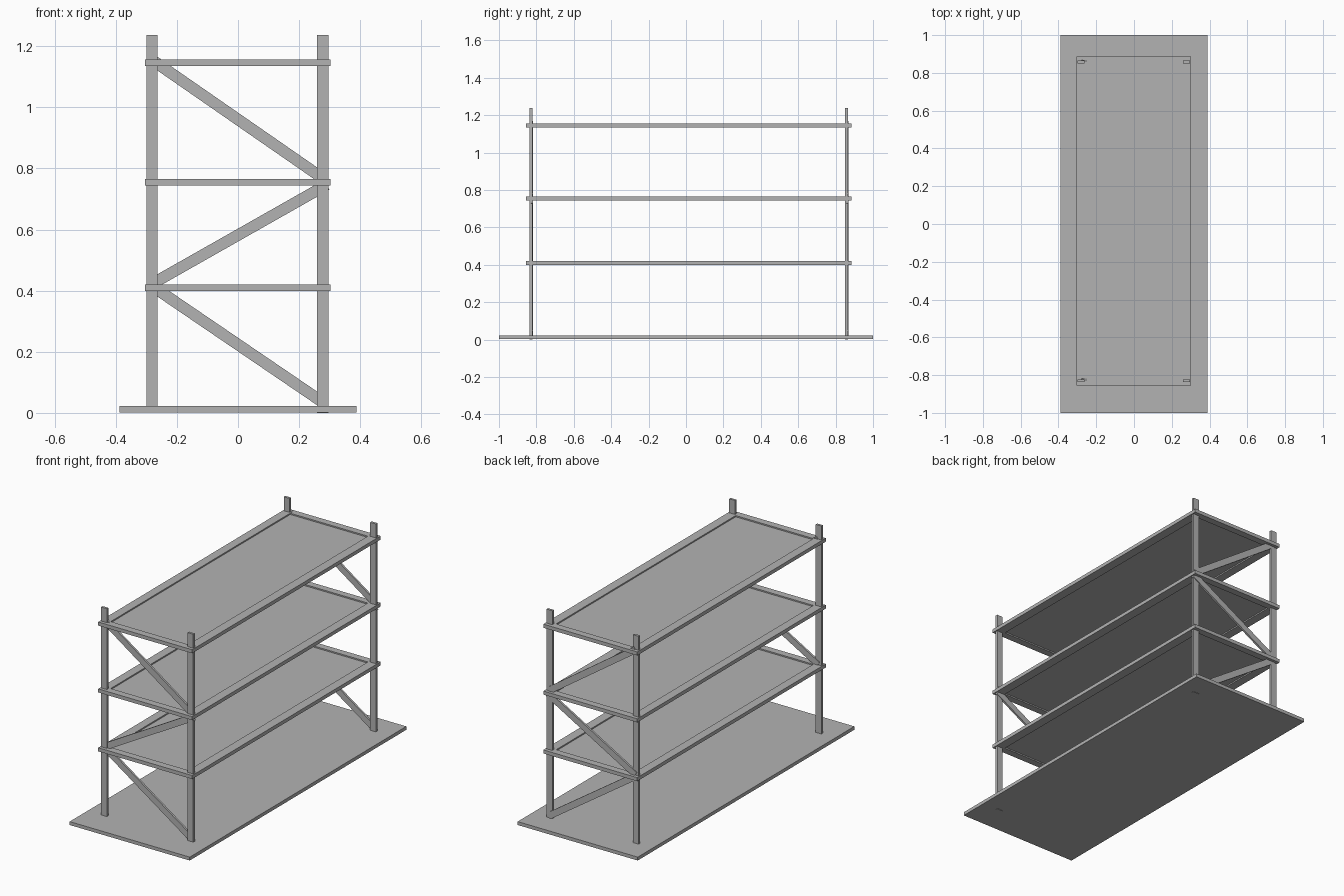
import bpy
import bmesh
from math import atan2, hypot
from mathutils import Matrix, Vector

cube = bpy.data.objects.get("Cube")
if cube:
    bpy.data.objects.remove(cube, do_unlink=True)

# Single steel grey
grey = bpy.data.materials.new("steel_grey")
grey.use_nodes = True
colour = (0.45, 0.45, 0.45, 1)
grey.diffuse_color = colour
grey.node_tree.nodes["Principled BSDF"].inputs["Base Color"].default_value = colour


def add_object(name, bm):
    bmesh.ops.recalc_face_normals(bm, faces=bm.faces)
    mesh = bpy.data.meshes.new(name)
    bm.to_mesh(mesh)
    bm.free()
    mesh.materials.append(grey)
    obj = bpy.data.objects.new(name, mesh)
    bpy.context.collection.objects.link(obj)
    return obj


def box(name, low, high):
    low, high = Vector(low), Vector(high)
    bm = bmesh.new()
    bmesh.ops.create_cube(bm, size=1)
    bmesh.ops.scale(bm, vec=high - low, verts=bm.verts)
    bmesh.ops.translate(bm, vec=(low + high) / 2, verts=bm.verts)
    return add_object(name, bm)


def ring(name, outer, inner, z0, z1):
    """Rectangular frame between two (x0, x1, y0, y1) outlines."""
    bm = bmesh.new()
    loops = []
    for (x0, x1, y0, y1), z in ((outer, z0), (outer, z1), (inner, z1), (inner, z0)):
        corners = ((x0, y0), (x1, y0), (x1, y1), (x0, y1))
        loops.append([bm.verts.new((x, y, z)) for x, y in corners])
    for k in range(4):
        a, b = loops[k], loops[(k + 1) % 4]
        for i in range(4):
            j = (i + 1) % 4
            bm.faces.new((a[i], a[j], b[j], b[i]))
    return add_object(name, bm)


def brace(name, start, end, y, width=0.037, depth=0.012):
    """Flat diagonal bar between two (x, z) points."""
    dx, dz = end[0] - start[0], end[1] - start[1]
    bm = bmesh.new()
    bmesh.ops.create_cube(bm, size=1)
    bmesh.ops.scale(bm, vec=(hypot(dx, dz), depth, width), verts=bm.verts)
    middle = Vector(((start[0] + end[0]) / 2, y, (start[1] + end[1]) / 2))
    turn = Matrix.Rotation(-atan2(dz, dx), 4, "Y")
    bmesh.ops.transform(bm, matrix=Matrix.Translation(middle) @ turn, verts=bm.verts)
    return add_object(name, bm)


# Base board
box("base", (-0.388, -1, 0.002), (0.388, 1, 0.022))

# Shelves: raised rim around a thin recessed panel
OUTER = (-0.305, 0.302, -0.855, 0.886)
INNER = (-0.254, 0.248, -0.813, 0.845)
for level, z in (("lower", 0.41), ("middle", 0.754), ("upper", 1.145)):
    ring(level + "_shelf_frame", OUTER, INNER, z - 0.0105, z + 0.0105)
    x0, x1, y0, y1 = INNER
    box(level + "_shelf_panel", (x0, y0, z - 0.003), (x1, y1, z + 0.003))

# End frames: two posts and three zigzag braces each
for end, y in (("front", -0.829), ("back", 0.858)):
    box(end + "_right_post", (-0.30, y - 0.007, 0.01), (-0.263, y + 0.007, 1.237))
    box(end + "_left_post", (0.259, y - 0.007, 0), (0.296, y + 0.007, 1.237))
    inside = y + 0.005
    brace(end + "_lower_brace", (-0.28, 0.414), (0.28, 0.033), inside)
    brace(end + "_middle_brace", (-0.28, 0.423), (0.29, 0.746), inside)
    brace(end + "_upper_brace", (-0.28, 1.154), (0.28, 0.766), inside)
